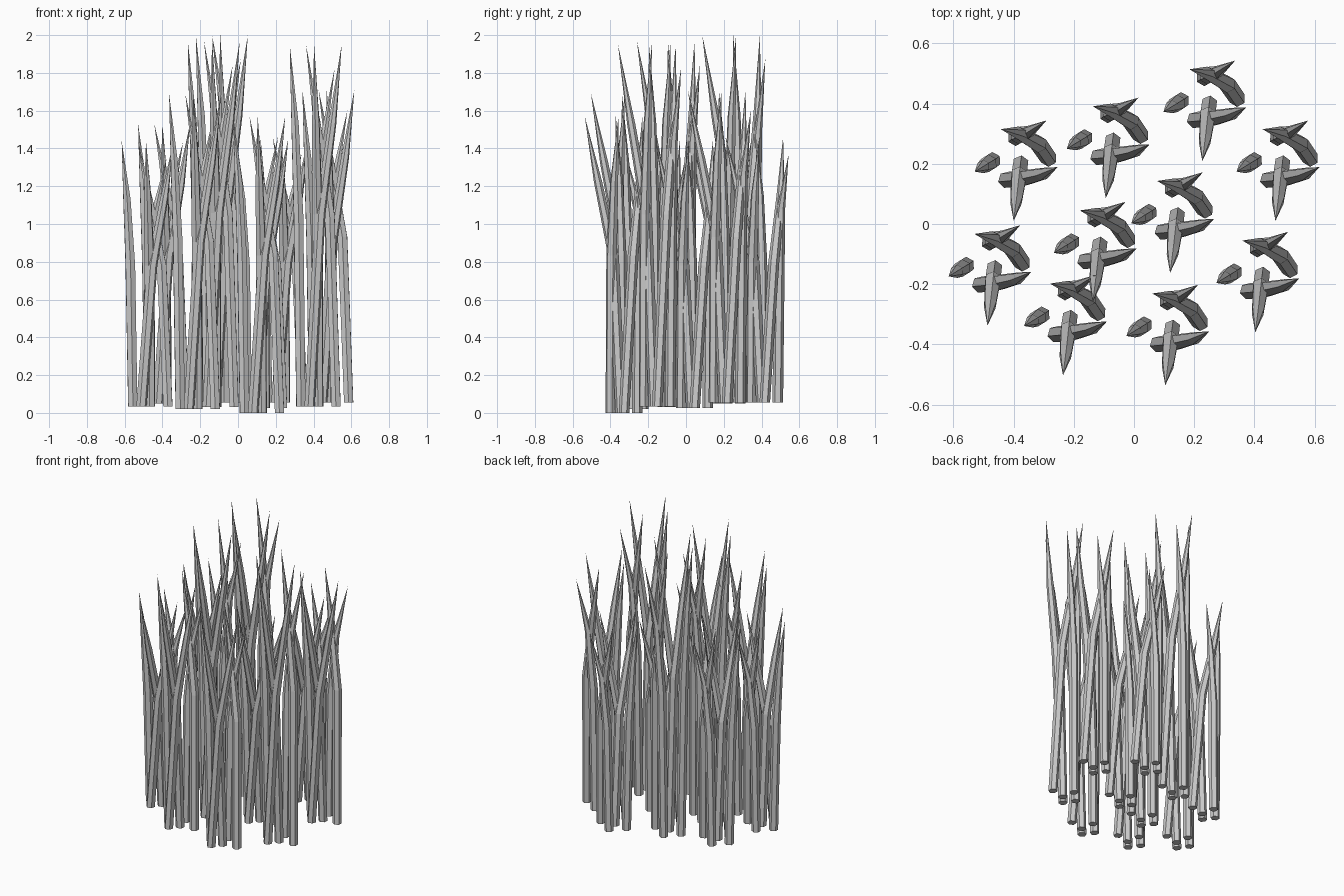
import bpy, bmesh, math
from mathutils import Vector

if "Cube" in bpy.data.objects:
    bpy.data.objects.remove(bpy.data.objects["Cube"])

SIDES = 6
LEVELS = (0.0, 0.53, 0.78, 1.0)        # height fractions of each ring
RADII = (0.028, 0.029, 0.022, 0.0)     # taper to a point

# Blades in one clump: ground-plan path (base, middle, upper, tip) and height ratio
BLADES = [
    (((-0.070, 0.201), (-0.083, 0.192), (-0.101, 0.181), (-0.129, 0.164)), 1.0),
    (((0.023, 0.190), (0.018, 0.152), (0.009, 0.070), (0.0, 0.0)), 1.0),
    (((-0.024, 0.137), (0.032, 0.142), (0.096, 0.156), (0.146, 0.179)), 1.0),
    (((0.116, 0.208), (0.083, 0.256), (0.016, 0.292), (-0.043, 0.305)), 1.0),
    (((0.007, 0.277), (0.017, 0.284), (0.046, 0.294), (0.109, 0.334)), 0.935),
]

# Clumps: x, y, base z, top z
CLUMPS = [
    (0.227, 0.209, 0.055, 1.46), (-0.094, 0.086, 0.055, 2.00),
    (-0.400, 0.010, 0.050, 1.53), (0.470, 0.010, 0.055, 1.71),
    (0.120, -0.162, 0.025, 1.45), (-0.137, -0.260, 0.030, 1.97),
    (-0.487, -0.338, 0.035, 1.44), (-0.236, -0.503, 0.020, 1.69),
    (0.104, -0.536, 0.000, 1.57), (0.403, -0.360, 0.035, 1.95),
]


def add_blade(bm, path, height):
    """Tapered six-sided blade lofted along its path, one ridge facing the lean."""
    lean = Vector(path[-1]) - Vector(path[0])
    turn = math.atan2(lean.y, lean.x)
    rings = []
    for (x, y), level, r in zip(path[:-1], LEVELS, RADII):
        rings.append([bm.verts.new((x + r * math.cos(turn + math.tau * i / SIDES),
                                    y + r * math.sin(turn + math.tau * i / SIDES),
                                    level * height)) for i in range(SIDES)])
    tip = bm.verts.new((*path[-1], height))
    bm.faces.new(rings[0][::-1])
    for i in range(SIDES):
        j = (i + 1) % SIDES
        for low, high in zip(rings, rings[1:]):
            bm.faces.new((low[i], low[j], high[j], high[i]))
        bm.faces.new((rings[-1][i], rings[-1][j], tip))


# Grass clumps
for n, (x, y, z, top) in enumerate(CLUMPS, 1):
    bm = bmesh.new()
    for path, ratio in BLADES:
        add_blade(bm, path, (top - z) * ratio)
    mesh = bpy.data.meshes.new(f"grass_clump_{n}")
    bm.to_mesh(mesh)
    bm.free()
    clump = bpy.data.objects.new(f"grass_clump_{n}", mesh)
    clump.location = (x, y, z)
    bpy.context.collection.objects.link(clump)
